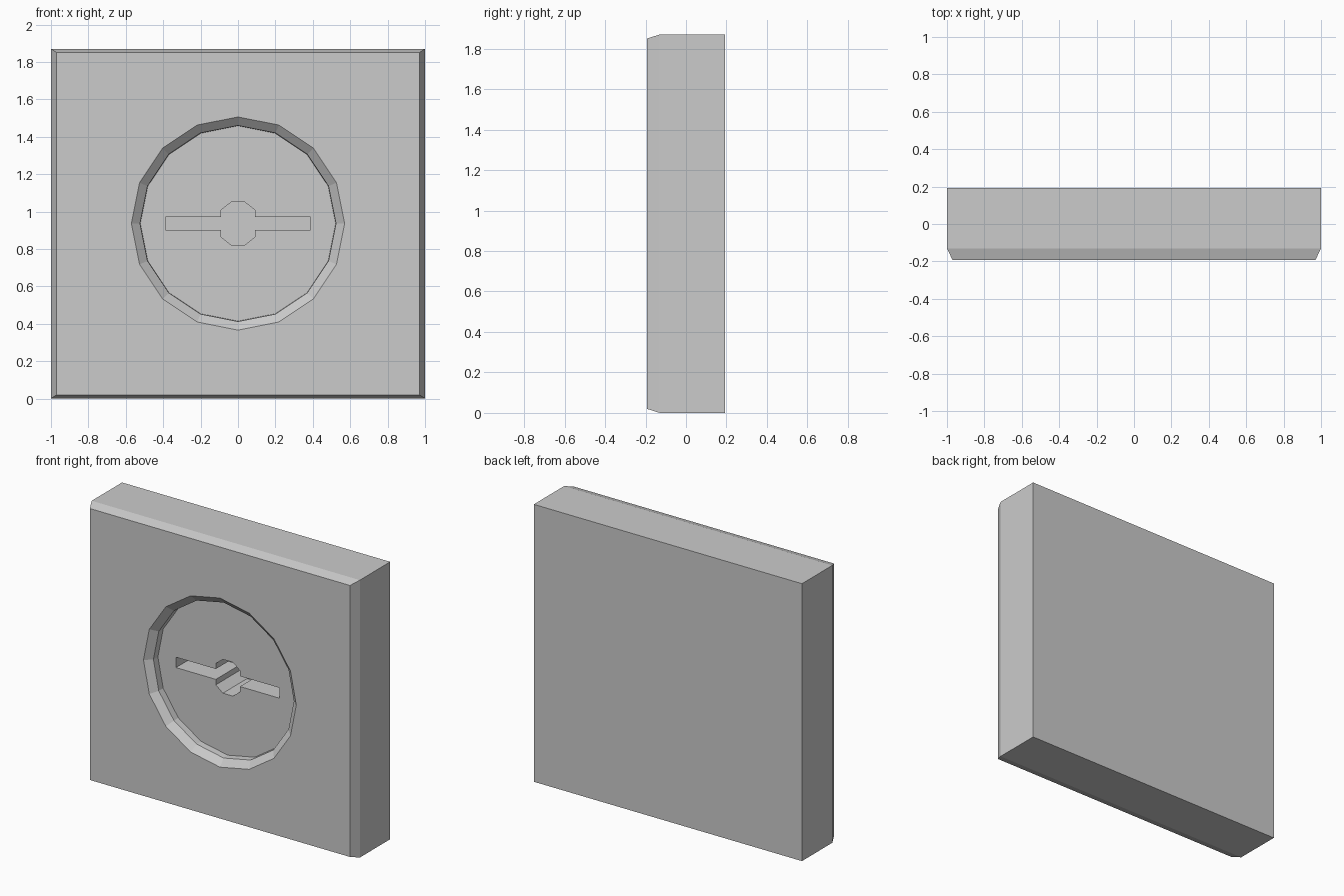
import bpy, bmesh, math

if "Cube" in bpy.data.objects:
    bpy.data.objects.remove(bpy.data.objects["Cube"])

CZ = 0.936    # height of the dial centre
FRONT = -0.193
FLOOR = -0.108


def loft(name, rings):
    """Closed solid through rings of (x, z) outlines, each at its own y."""
    bm = bmesh.new()
    loops = [[bm.verts.new((x, y, z)) for x, z in pts] for y, pts in rings]
    for a, b in zip(loops, loops[1:]):
        n = len(a)
        for i in range(n):
            j = (i + 1) % n
            bm.faces.new((a[i], a[j], b[j], b[i]))
    bm.faces.new(loops[0])
    bm.faces.new(loops[-1])
    bmesh.ops.recalc_face_normals(bm, faces=bm.faces)
    mesh = bpy.data.meshes.new(name)
    bm.to_mesh(mesh)
    bm.free()
    ob = bpy.data.objects.new(name, mesh)
    bpy.context.collection.objects.link(ob)
    return ob


def rect(w, z0, z1):
    return [(-w, z0), (w, z0), (w, z1), (-w, z1)]


def circle(r, n=16):
    return [(r * math.sin(2 * math.pi * i / n), CZ + r * math.cos(2 * math.pi * i / n))
            for i in range(n)]


def cut(target, cutter):
    mod = target.modifiers.new(cutter.name, 'BOOLEAN')
    mod.operation = 'DIFFERENCE'
    mod.solver = 'EXACT'
    mod.object = cutter
    bpy.context.view_layer.objects.active = target
    bpy.ops.object.modifier_apply(modifier=mod.name)
    bpy.data.objects.remove(cutter)


# square plate with chamfered front edges
plate = loft("wall_plate", [
    (0.193, rect(1.0, 0, 1.87)),
    (-0.13, rect(1.0, 0, 1.87)),
    (FRONT, rect(0.97, 0.02, 1.85)),
])

# round recess: sloped rim, then a straight wall
slope = (0.57 - 0.524) / 0.04
cut(plate, loft("recess_cutter", [
    (FRONT - 0.02, circle(0.57 + 0.02 * slope)),
    (FRONT + 0.04, circle(0.524)),
    (FLOOR, circle(0.522)),
]))

# keyhole: horizontal slot with an octagonal centre, mirrored from one quarter
quarter = [(0.387, 0.035), (0.09, 0.035), (0.09, 0.072), (0.037, 0.114)]
half = quarter + [(-x, z) for x, z in reversed(quarter)]
outline = half + [(x, -z) for x, z in reversed(half)]
outline = [(x, CZ + z) for x, z in outline]
cut(plate, loft("keyhole_cutter", [(FLOOR - 0.04, outline), (0.15, outline)]))
